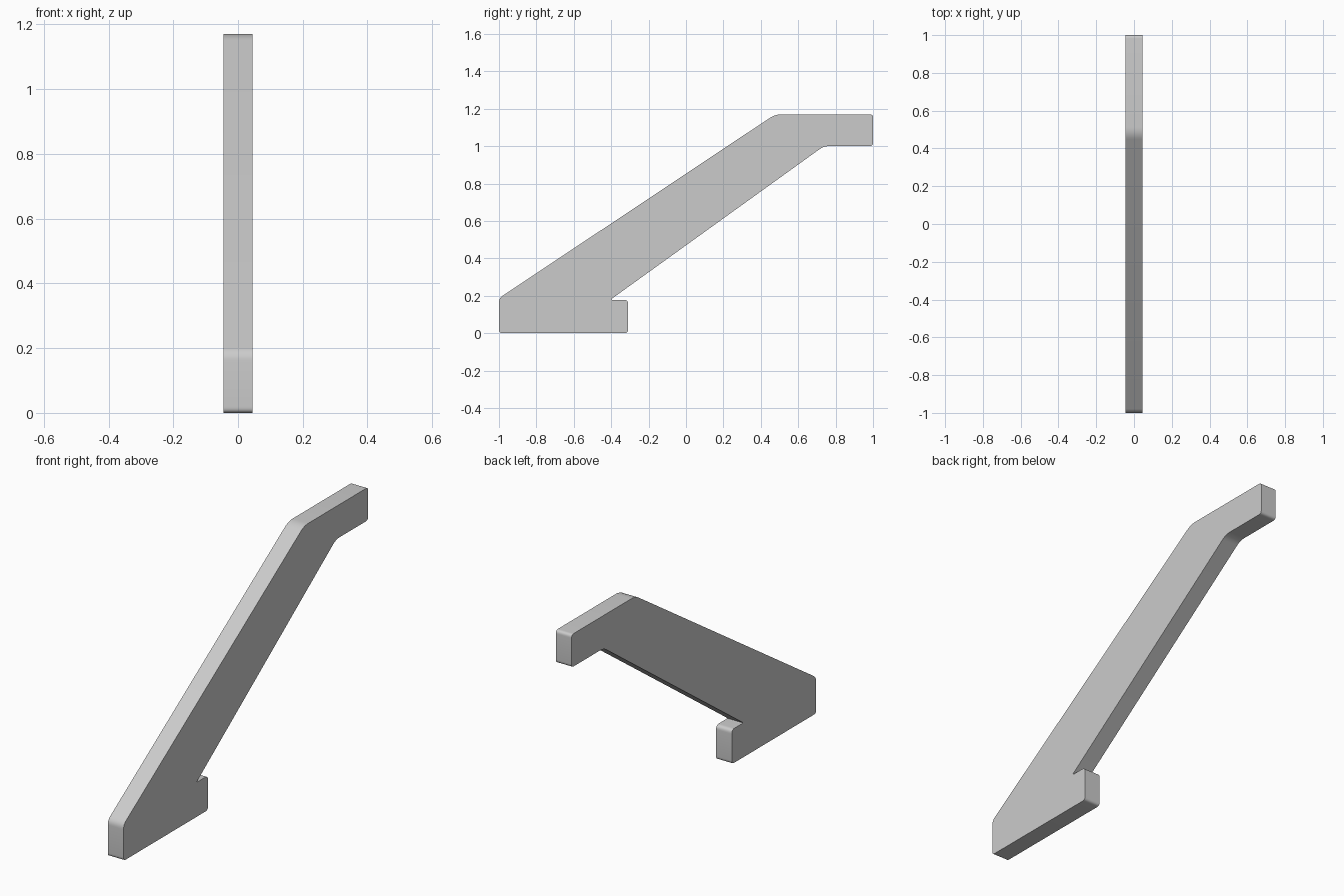
import bpy, bmesh
from mathutils import Vector

if "Cube" in bpy.data.objects:
    bpy.data.objects.remove(bpy.data.objects["Cube"])

HALF = 0.045   # half thickness along x
STEPS = 6      # segments per rounded corner

# side profile: y, z, corner rounding length
corners = [
    (-1.0, 0.0, 0.018), (-0.31, 0.0, 0.018), (-0.31, 0.178, 0.022),  # foot
    (-0.405, 0.178, 0.014),                                         # notch
    (0.737, 1.0, 0.03), (1.0, 1.0, 0.018), (1.0, 1.17, 0.018),       # top arm
    (0.477, 1.17, 0.035), (-1.0, 0.187, 0.025),                      # sloped back
]


def rounded(pts):
    out = []
    for i, (y, z, t) in enumerate(pts):
        c = Vector((y, z))
        a = c + (Vector(pts[i - 1][:2]) - c).normalized() * t
        b = c + (Vector(pts[(i + 1) % len(pts)][:2]) - c).normalized() * t
        for k in range(STEPS + 1):
            s = k / STEPS
            out.append(a * (1 - s) ** 2 + c * 2 * s * (1 - s) + b * s * s)
    return out


# extrude the profile across x
bm = bmesh.new()
face = bm.faces.new([bm.verts.new((-HALF, p.x, p.y)) for p in rounded(corners)])
ext = bmesh.ops.extrude_face_region(bm, geom=[face], use_keep_orig=True)
moved = [g for g in ext["geom"] if isinstance(g, bmesh.types.BMVert)]
bmesh.ops.translate(bm, verts=moved, vec=(2 * HALF, 0, 0))
bmesh.ops.recalc_face_normals(bm, faces=bm.faces)
mesh = bpy.data.meshes.new("angled_bracket")
bm.to_mesh(mesh)
bm.free()

bracket = bpy.data.objects.new("angled_bracket", mesh)
bpy.context.collection.objects.link(bracket)
bpy.context.view_layer.objects.active = bracket
bracket.select_set(True)
bpy.ops.object.shade_smooth_by_angle(angle=0.6)
